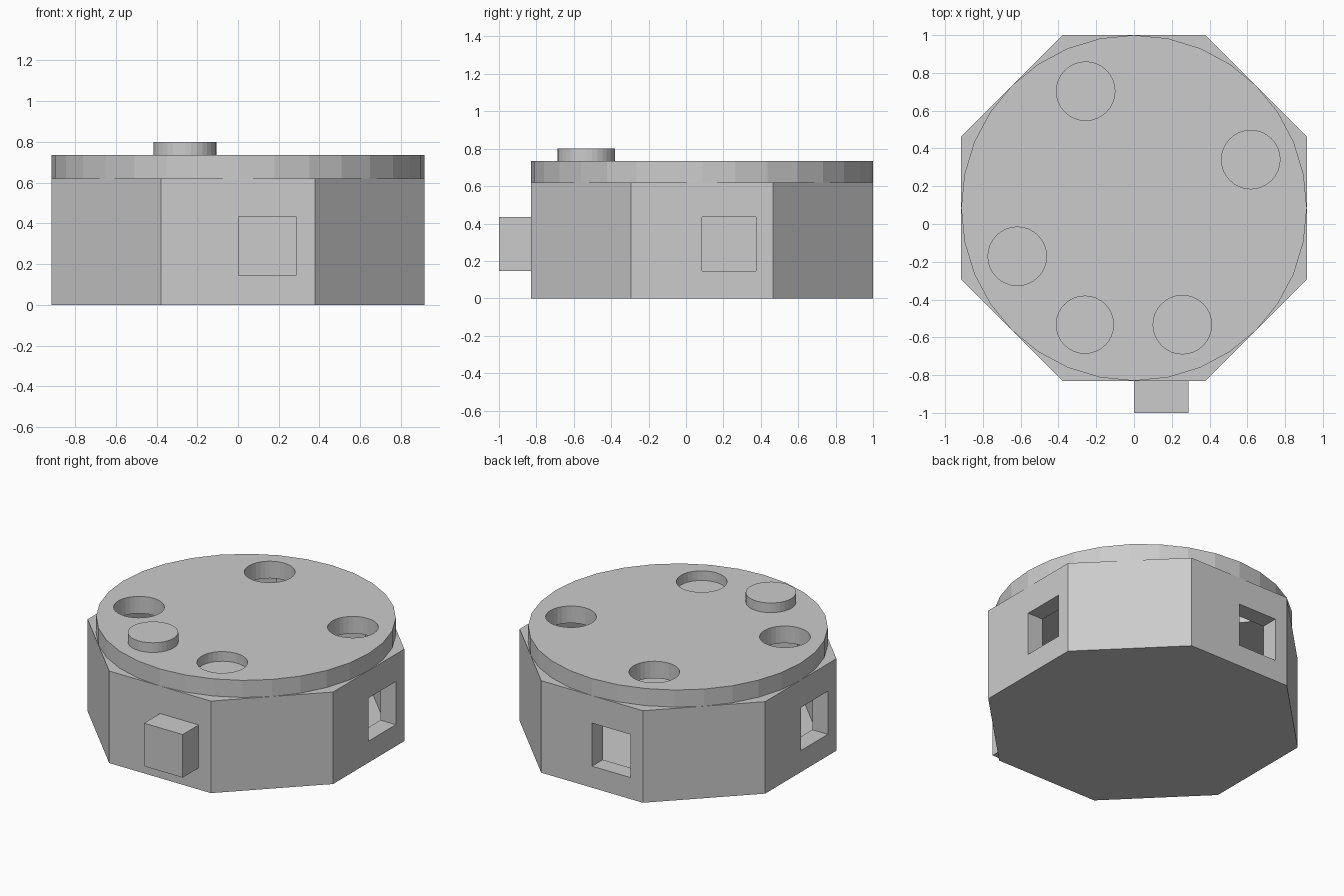
import bpy, bmesh
from math import pi, cos
from mathutils import Matrix, Vector

if "Cube" in bpy.data.objects:
    bpy.data.objects.remove(bpy.data.objects["Cube"])

CY = 0.085          # centre of the body in y
APO = 0.915         # octagon apothem and lid radius
WALL = 0.115        # wall, floor and lid thickness
RIM = 0.62          # top of the body


def finish(name, bm):
    me = bpy.data.meshes.new(name)
    bm.to_mesh(me)
    bm.free()
    ob = bpy.data.objects.new(name, me)
    bpy.context.collection.objects.link(ob)
    return ob


def prism(name, x, y, z0, z1, r, sides=32, turn=0.0):
    bm = bmesh.new()
    m = Matrix.Translation((x, y, (z0 + z1) / 2)) @ Matrix.Rotation(turn, 4, 'Z')
    bmesh.ops.create_cone(bm, cap_ends=True, segments=sides, radius1=r,
                          radius2=r, depth=z1 - z0, matrix=m)
    return finish(name, bm)


def block(name, lo, hi, turn=0.0):
    # box given relative to the body axis, turned about that axis
    lo, hi = Vector(lo), Vector(hi)
    bm = bmesh.new()
    m = (Matrix.Translation((0, CY, 0)) @ Matrix.Rotation(turn, 4, 'Z')
         @ Matrix.Translation((lo + hi) / 2) @ Matrix.Diagonal((*(hi - lo), 1)))
    bmesh.ops.create_cube(bm, size=1, matrix=m)
    return finish(name, bm)


def cut(ob, cutter):
    mod = ob.modifiers.new("cut", 'BOOLEAN')
    mod.operation, mod.solver, mod.object = 'DIFFERENCE', 'EXACT', cutter
    bpy.context.view_layer.objects.active = ob
    bpy.ops.object.modifier_apply(modifier=mod.name)
    bpy.data.objects.remove(cutter)


# hollow octagonal body
k = 1 / cos(pi / 8)
body = prism("octagonal_body", 0, CY, 0, RIM, APO * k, 8, pi / 8)
cut(body, prism("cavity_cutter", 0, CY, WALL, RIM + 0.2, (APO - WALL) * k, 8, pi / 8))

# square windows on the right, back and left sides
for i in (1, 2, 3):
    cut(body, block("window_cutter", (0, -1.1, 0.145), (0.288, -0.7, 0.435), i * pi / 2))

# square peg filling the front window
block("square_peg", (0, -1 - CY, 0.145), (0.288, -0.797 - CY + 0.085, 0.435))

# round lid with four holes
lid = prism("round_lid", 0, CY, RIM, RIM + WALL, APO)
spot = Vector((0.256, -0.618, 0))
for i in range(4):
    p = Matrix.Rotation(i * pi / 2, 3, 'Z') @ spot
    cut(lid, prism("hole_cutter", p.x, CY + p.y, RIM - 0.1, RIM + 0.3, 0.155))

# sunken plug in the front hole and raised round peg beside it
prism("sunken_plug", spot.x, CY + spot.y, 0.55, 0.67, 0.155)
prism("raised_peg", -0.26, CY + spot.y, 0.68, 0.80, 0.154)
